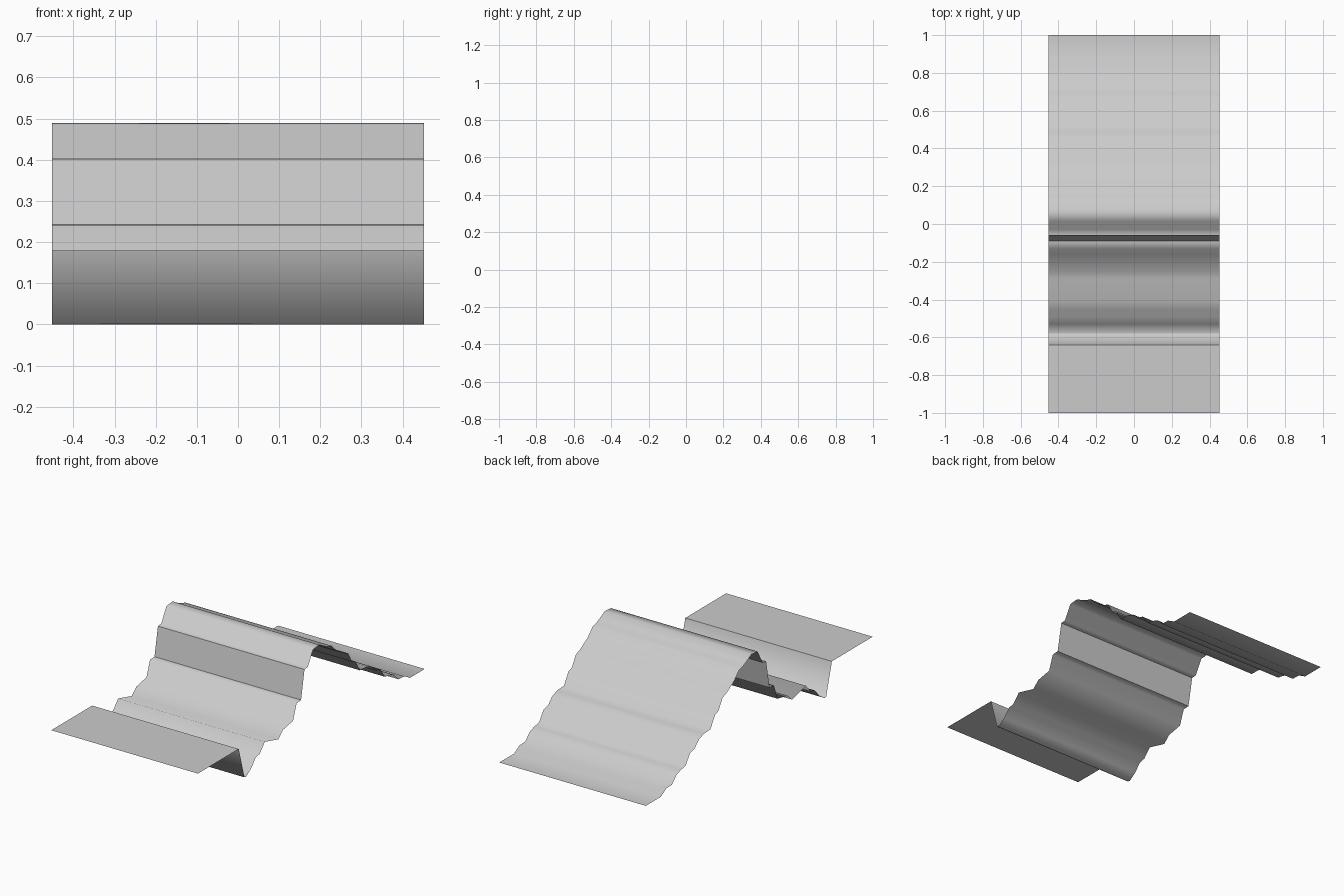
import bpy, bmesh, math

if "Cube" in bpy.data.objects:
    bpy.data.objects.remove(bpy.data.objects["Cube"])

HALF_WIDTH = 0.4525

# Cross-section (y, z): front terrace, ditch, stepped cliff, crest, rough back slope
profile = [
    (-1.00, 0.18), (-0.64, 0.18), (-0.59, 0.003), (-0.575, 0.0), (-0.53, 0.03),
    (-0.49, 0.075), (-0.455, 0.082), (-0.41, 0.132), (-0.29, 0.10),
    (-0.25, 0.137), (-0.16, 0.155), (-0.13, 0.24), (-0.09, 0.243),
    (-0.06, 0.402), (-0.03, 0.405), (0.015, 0.485), (0.07, 0.49),
    (0.115, 0.465), (0.15, 0.45), (0.18, 0.442), (0.22, 0.40), (0.285, 0.36),
    (0.325, 0.345), (0.36, 0.285), (0.39, 0.275), (0.43, 0.21), (0.49, 0.207),
    (0.535, 0.19), (0.57, 0.155), (0.61, 0.145), (0.65, 0.09), (0.69, 0.083),
    (0.73, 0.07), (0.77, 0.03), (0.82, 0.028), (0.87, 0.0), (1.00, 0.0),
]

# Open sheet: the profile swept straight across x
bm = bmesh.new()
line = [bm.verts.new((-HALF_WIDTH, y, z)) for y, z in profile]
edges = [bm.edges.new(pair) for pair in zip(line, line[1:])]
swept = bmesh.ops.extrude_edge_only(bm, edges=edges)["geom"]
bmesh.ops.translate(bm, verts=[g for g in swept if isinstance(g, bmesh.types.BMVert)],
                    vec=(2 * HALF_WIDTH, 0, 0))
bmesh.ops.recalc_face_normals(bm, faces=bm.faces)
if sum(f.normal.z for f in bm.faces) < 0:
    bmesh.ops.reverse_faces(bm, faces=bm.faces)

mesh = bpy.data.meshes.new("terrain_sheet")
bm.to_mesh(mesh)
bm.free()
sheet = bpy.data.objects.new("terrain_sheet", mesh)
bpy.context.collection.objects.link(sheet)

# Smooth rolling surface with the terrace lip kept sharp
bpy.context.view_layer.objects.active = sheet
sheet.select_set(True)
bpy.ops.object.shade_smooth_by_angle(angle=math.radians(70))
